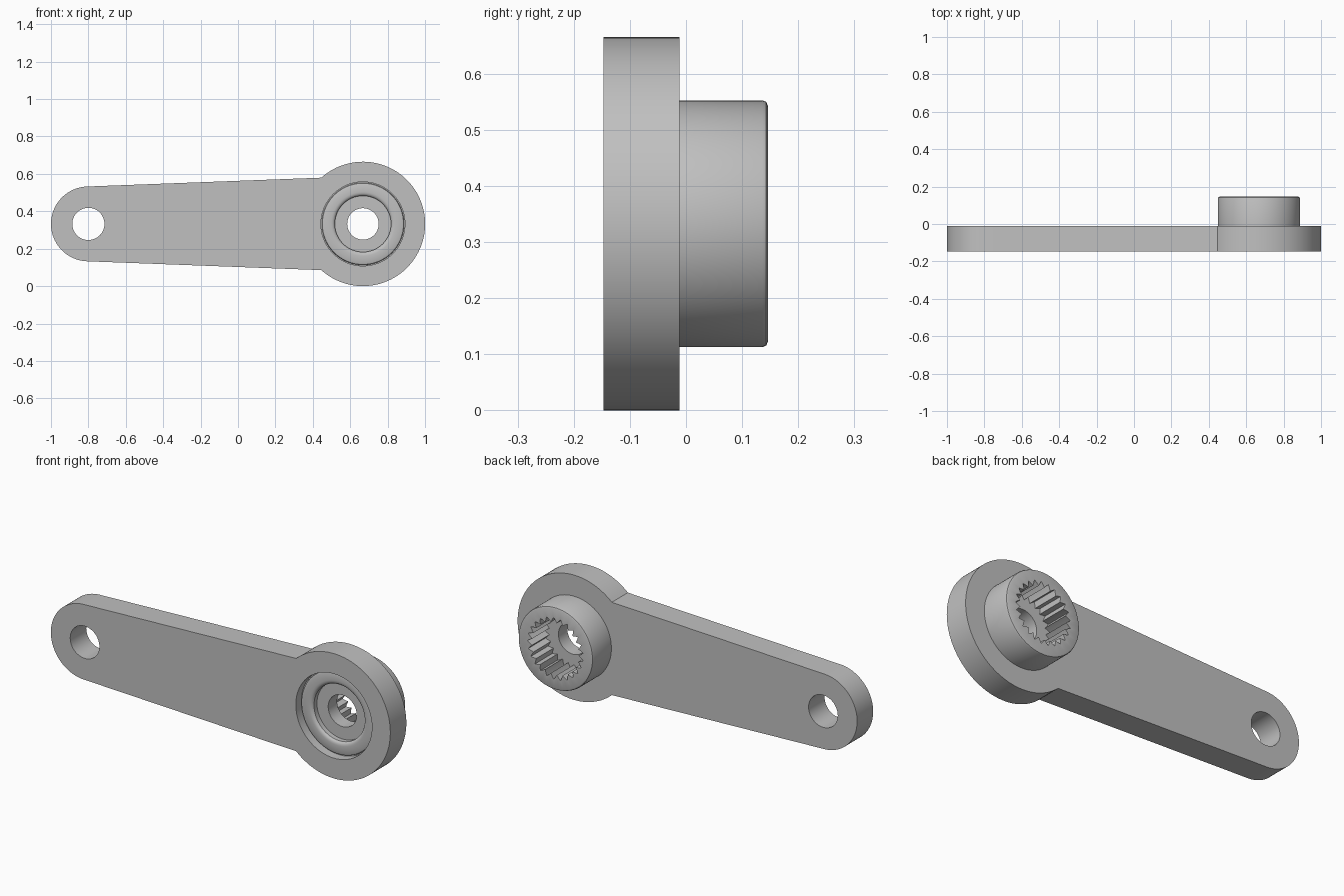
import bpy, bmesh
from math import sin, cos, radians, pi

cube = bpy.data.objects.get("Cube")
if cube:
    bpy.data.objects.remove(cube, do_unlink=True)

# Plain grey finish
grey = bpy.data.materials.new("light_grey")
grey.use_nodes = True
colour = (0.53, 0.53, 0.53, 1)
grey.diffuse_color = colour
grey.node_tree.nodes["Principled BSDF"].inputs["Base Color"].default_value = colour

MID_Z = 0.3325          # height of both pivot axes
HUB_X, END_X = 0.668, -0.8
FRONT, REAR = -0.147, -0.012


def arc(cx, radius, start, end, steps):
    """Points along an arc on the arm's face, angles in degrees."""
    angles = [radians(start + (end - start) * i / steps) for i in range(steps + 1)]
    return [(cx + radius * cos(a), MID_Z + radius * sin(a)) for a in angles]


def circle(cx, radius, steps):
    return arc(cx, radius, 0, 360, steps)[:-1]


def finish(obj):
    bpy.ops.object.select_all(action='DESELECT')
    obj.select_set(True)
    bpy.context.view_layer.objects.active = obj
    if obj.type == 'CURVE':
        bpy.ops.object.convert(target='MESH')
        obj = bpy.context.object
    bpy.ops.object.shade_smooth_by_angle(angle=radians(28))


# Lever plate: round end, tapered arm, wide round hub end, two bores
outline = arc(END_X, 0.2, 92, 268, 40) + arc(HUB_X, 0.3325, -132, 132, 80)
curve = bpy.data.curves.new("lever_plate", 'CURVE')
curve.dimensions = '2D'
curve.fill_mode = 'BOTH'
curve.extrude = (REAR - FRONT) / 2
for points in (outline, circle(END_X, 0.086, 48), circle(HUB_X, 0.2245, 100)):
    spline = curve.splines.new('POLY')
    spline.points.add(len(points) - 1)
    for p, (x, z) in zip(spline.points, points):
        p.co = (x, z, 0, 1)
    spline.use_cyclic_u = True
curve.materials.append(grey)
plate = bpy.data.objects.new("lever_plate", curve)
plate.location.y = (FRONT + REAR) / 2
plate.rotation_euler.x = pi / 2
bpy.context.collection.objects.link(plate)
finish(plate)

# Splined hub: closed lathe profile of (radius, y, tooth height)
TEETH, PER_TOOTH = 25, 4
SEGMENTS = TEETH * PER_TOOTH
tooth_shape = (0, 0.5, 1, 0.5)
profile = [
    (0.2245, -0.100, 0),                                             # seat in plate
    (0.2245, -0.012, 0), (0.220, -0.012, 0),
    (0.220, 0.136, 0), (0.217, 0.143, 0), (0.210, 0.146, 0),         # rounded rear rim
    (0.165, 0.146, 0.027), (0.165, 0.0, 0.027),                      # toothed socket
    (0.084, 0.0, 0), (0.084, -0.075, 0),                             # screw hole
    (0.150, -0.075, 0), (0.150, -0.100, 0),                          # front counterbore
    (0.155, -0.107, 0), (0.162, -0.111, 0), (0.171, -0.112, 0),
    (0.210, -0.112, 0), (0.217, -0.109, 0), (0.220, -0.100, 0),      # rounded front rim
]
bm = bmesh.new()
rings = []
for radius, y, height in profile:
    ring = []
    for i in range(SEGMENTS):
        r = radius - height * tooth_shape[i % PER_TOOTH]
        a = 2 * pi * i / SEGMENTS
        ring.append(bm.verts.new((HUB_X + r * cos(a), y, MID_Z + r * sin(a))))
    rings.append(ring)
for j, ring in enumerate(rings):
    after = rings[(j + 1) % len(rings)]
    for i in range(SEGMENTS):
        k = (i + 1) % SEGMENTS
        bm.faces.new((ring[i], ring[k], after[k], after[i]))
bmesh.ops.recalc_face_normals(bm, faces=bm.faces)
mesh = bpy.data.meshes.new("splined_hub")
bm.to_mesh(mesh)
bm.free()
mesh.materials.append(grey)
hub = bpy.data.objects.new("splined_hub", mesh)
bpy.context.collection.objects.link(hub)
finish(hub)
